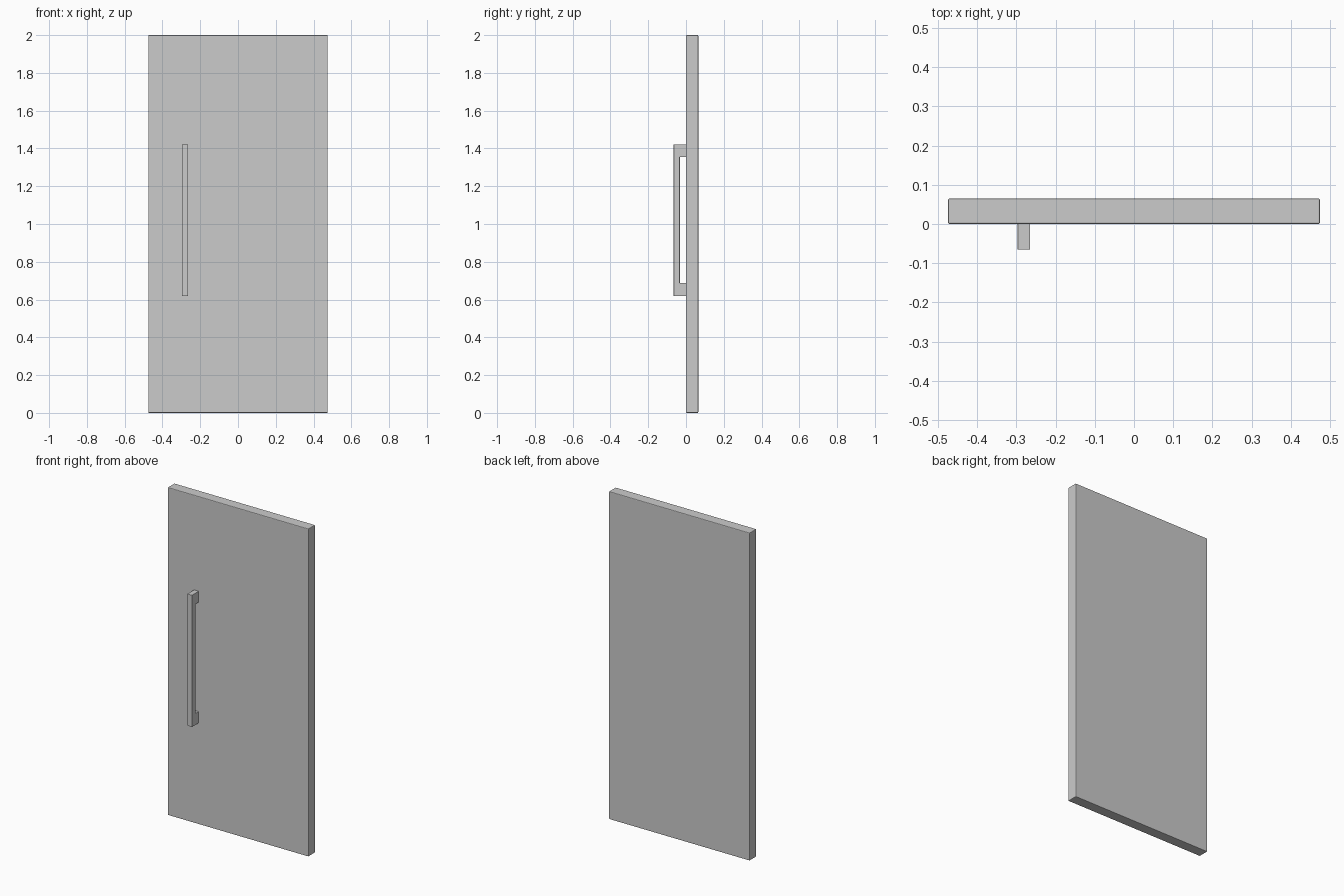
import bpy, bmesh

if "Cube" in bpy.data.objects:
    bpy.data.objects.remove(bpy.data.objects["Cube"])


def add_object(name, bm, bevel):
    bmesh.ops.recalc_face_normals(bm, faces=bm.faces)
    mesh = bpy.data.meshes.new(name)
    bm.to_mesh(mesh)
    bm.free()
    obj = bpy.data.objects.new(name, mesh)
    bpy.context.collection.objects.link(obj)
    mod = obj.modifiers.new("edge_bevel", 'BEVEL')
    mod.width = bevel
    mod.segments = 2
    return obj


def extrude_profile(name, profile, x0, x1, bevel):
    """Extrude a (y, z) outline from x0 to x1."""
    bm = bmesh.new()
    face = bm.faces.new([bm.verts.new((x0, y, z)) for y, z in profile])
    new = bmesh.ops.extrude_face_region(bm, geom=[face], use_keep_orig=True)
    verts = [g for g in new["geom"] if isinstance(g, bmesh.types.BMVert)]
    bmesh.ops.translate(bm, verts=verts, vec=(x1 - x0, 0, 0))
    return add_object(name, bm, bevel)


# Door slab with softened edges
extrude_profile("door_panel", [(0, 0), (0.065, 0), (0.065, 2), (0, 2)],
                -0.475, 0.475, 0.004)

# Pull handle: vertical bar with a foot at each end
extrude_profile("pull_handle",
                [(0, 0.618), (-0.065, 0.618), (-0.065, 1.422), (0, 1.422),
                 (0, 1.355), (-0.033, 1.355), (-0.033, 0.688), (0, 0.688)],
                -0.297, -0.265, 0.0008)
